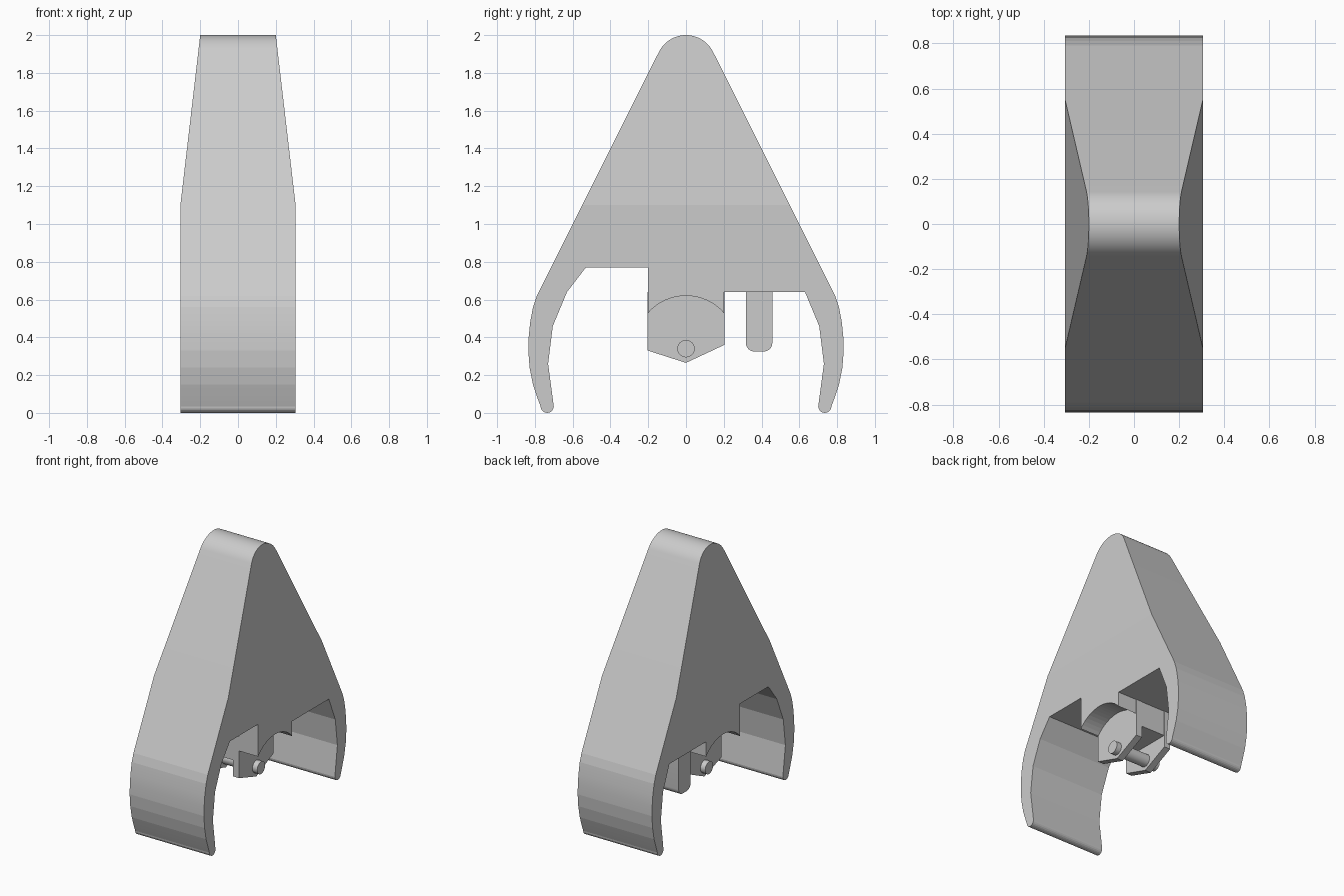
import bpy, bmesh
from math import sin, cos, pi, radians

cube = bpy.data.objects.get("Cube")
if cube:
    bpy.data.objects.remove(cube)

grey = bpy.data.materials.new("plain_grey")
grey.use_nodes = True
grey.diffuse_color = (0.6, 0.6, 0.6, 1)
grey.node_tree.nodes["Principled BSDF"].inputs["Base Color"].default_value = (0.6, 0.6, 0.6, 1)

HALF, SHOULDER, TOP_HALF = 0.305, 1.1, 0.2


def arc(cy, cz, r, start, end, n):
    """Points on a circle in the side plane, angles in degrees from +y."""
    angles = [radians(start + (end - start) * i / n) for i in range(n + 1)]
    return [(cy + r * cos(a), cz + r * sin(a)) for a in angles]


def mirror(points):
    return [(-y, z) for y, z in reversed(points)]


def extrude(name, profile, x0, x1, taper=False):
    """Extrude a (y, z) profile from x0 to x1."""
    bm = bmesh.new()
    face = bm.faces.new([bm.verts.new((x0, y, z)) for y, z in profile])
    new = bmesh.ops.extrude_face_region(bm, geom=[face])["geom"]
    moved = [v for v in new if isinstance(v, bmesh.types.BMVert)]
    bmesh.ops.translate(bm, verts=moved, vec=(x1 - x0, 0, 0))
    if taper:
        geom = bm.verts[:] + bm.edges[:] + bm.faces[:]
        bmesh.ops.bisect_plane(bm, geom=geom, plane_co=(0, 0, SHOULDER), plane_no=(0, 0, 1))
        for v in bm.verts:
            t = max(0, (v.co.z - SHOULDER) / (2 - SHOULDER))
            v.co.x *= 1 + t * (TOP_HALF / HALF - 1)
    bmesh.ops.recalc_face_normals(bm, faces=bm.faces)
    mesh = bpy.data.meshes.new(name)
    bm.to_mesh(mesh)
    bm.free()
    mesh.materials.append(grey)
    obj = bpy.data.objects.new(name, mesh)
    bpy.context.collection.objects.link(obj)
    bpy.ops.object.select_all(action='DESELECT')
    obj.select_set(True)
    bpy.context.view_layer.objects.active = obj
    bpy.ops.object.shade_smooth_by_angle(angle=radians(6 if taper else 25))
    return obj


# Body: rounded peak, sloping sides and two curved claws
outer = [(0.79, 0.62), (0.81, 0.56), (0.825, 0.48), (0.833, 0.4), (0.835, 0.33),
         (0.828, 0.24), (0.81, 0.15), (0.785, 0.075)]
foot = arc(0.735, 0.035, 0.035, 0, -180, 10)
inner = [(0.73, 0.26), (0.705, 0.46), (0.63, 0.64)]
notch = arc(0, 0.353, 0.267, 41.5, 138.5, 16)
peak = arc(0, 1.84, 0.16, 153.3, 26.7, 24)

back = outer + foot + inner + [(0.2, 0.64)]
front = mirror(outer + foot + inner + [(0.53, 0.77), (0.2, 0.77)])
extrude("body", peak + back + notch + front, -HALF, HALF, taper=True)

# Pivot block with two hanging lugs
extrude("pivot_block", [(-0.2, 0.45), (0.2, 0.45), (0.2, 0.64), (-0.2, 0.64)], -0.15, 0.15)
lug = [(-0.203, 0.33), (0, 0.265), (0.203, 0.36), (0.203, 0.64), (-0.203, 0.64)]
for side, label in ((1, "left"), (-1, "right")):
    extrude(label + "_lug", lug, side * 0.1, side * 0.15)

# Axle through the lugs
extrude("axle", arc(0, 0.34, 0.046, 0, 345, 23), -0.19, 0.19)

# Peg with rounded lower corners
peg = [(0.457, 0.68), (0.317, 0.68)] + arc(0.362, 0.37, 0.045, 180, 270, 6) \
    + arc(0.412, 0.37, 0.045, 270, 360, 6)
extrude("peg", peg, -0.26, -0.1)
